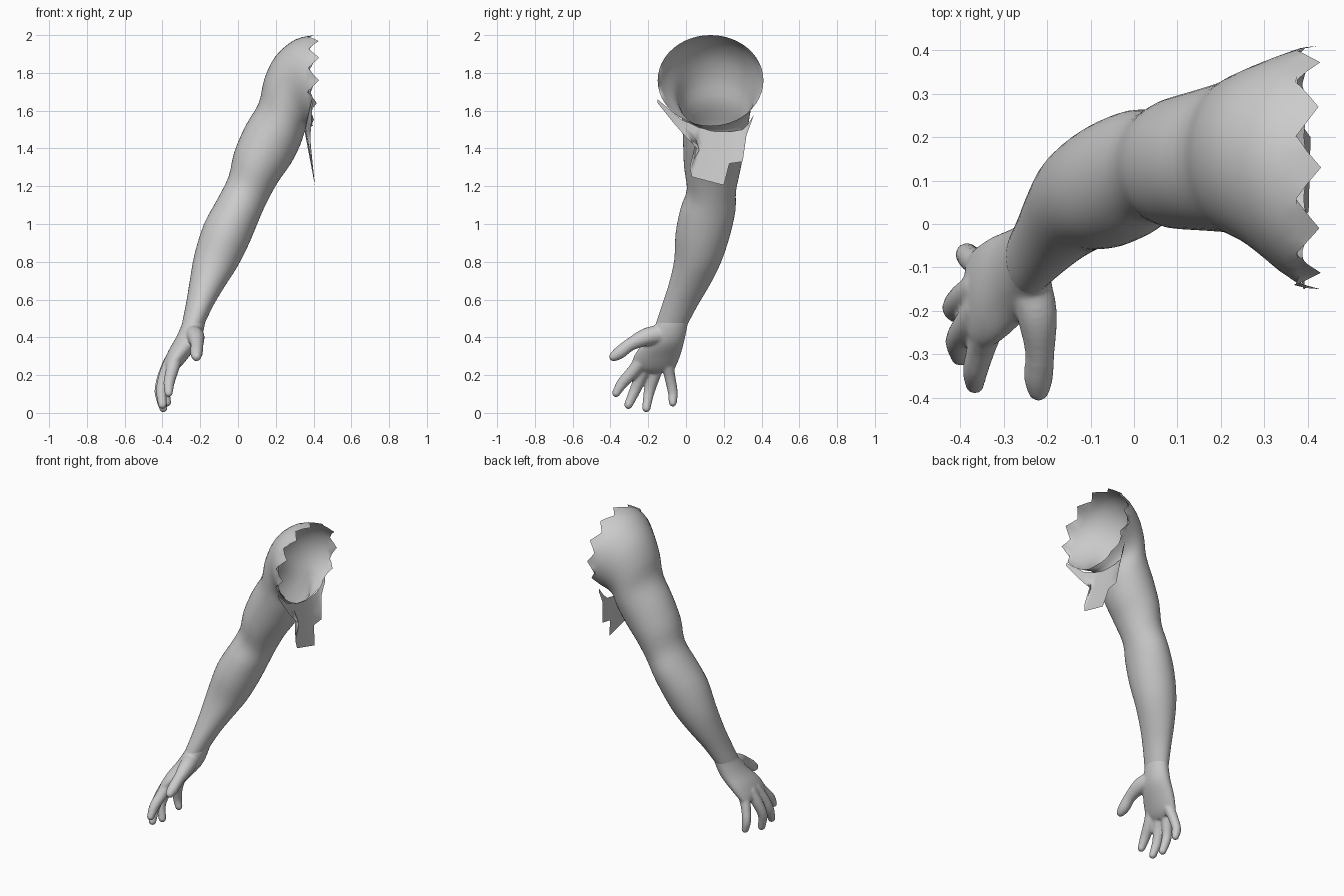
import bpy, bmesh, math, random
from mathutils import Vector, Matrix

random.seed(4)


def spline(rows, steps):
    """Catmull-Rom interpolation through rows of numbers."""
    rows = [Vector(r) for r in rows]
    out = []
    for i in range(len(rows) - 1):
        a, b, c, d = rows[max(i - 1, 0)], rows[i], rows[i + 1], rows[min(i + 2, len(rows) - 1)]
        for s in range(steps):
            t = s / steps
            out.append(0.5 * (2 * b + (c - a) * t + (2 * a - 5 * b + 4 * c - d) * t * t
                              + (3 * b - a - 3 * c + d) * t ** 3))
    return out + [rows[-1]]


def loft(bm, rows, sides, steps, caps=False):
    """Row = outer x,z, inner x,z, front y, back y of an elliptical section."""
    rings = []
    for lx, lz, rx, rz, y0, y1 in spline(rows, steps):
        c = Vector((lx + rx, y0 + y1, lz + rz)) / 2
        u = Vector((rx - lx, 0, rz - lz)) / 2
        v = Vector((0, (y1 - y0) / 2, 0))
        rings.append([bm.verts.new(c + u * math.cos(a) + v * math.sin(a))
                      for a in (2 * math.pi * k / sides for k in range(sides))])
    for r, q in zip(rings, rings[1:]):
        for k in range(sides):
            n = (k + 1) % sides
            bm.faces.new((r[k], r[n], q[n], q[k]))
    if caps:
        bm.faces.new(rings[0])
        bm.faces.new(rings[-1])
    return rings


def finish(bm, name):
    bmesh.ops.recalc_face_normals(bm, faces=bm.faces)
    for f in bm.faces:
        f.smooth = True
    me = bpy.data.meshes.new(name)
    bm.to_mesh(me)
    bm.free()
    ob = bpy.data.objects.new(name, me)
    bpy.context.collection.objects.link(ob)
    return ob


# Arm: open shell from the torn shoulder edge to the wrist
arm_rows = [
    (0.40, 2.00, 0.395, 1.52, -0.15, 0.41),
    (0.30, 1.975, 0.38, 1.51, -0.11, 0.39),
    (0.20, 1.89, 0.365, 1.50, -0.055, 0.365),
    (0.14, 1.77, 0.35, 1.48, -0.03, 0.345),
    (0.11, 1.64, 0.33, 1.42, -0.02, 0.33),
    (0.04, 1.52, 0.28, 1.32, -0.015, 0.31),
    (-0.02, 1.38, 0.21, 1.22, -0.01, 0.29),
    (-0.05, 1.25, 0.15, 1.11, 0.005, 0.265),
    (-0.11, 1.13, 0.11, 1.02, -0.03, 0.262),
    (-0.18, 1.00, 0.06, 0.90, -0.055, 0.235),
    (-0.23, 0.84, 0.00, 0.78, -0.062, 0.19),
    (-0.255, 0.70, -0.07, 0.67, -0.09, 0.13),
    (-0.275, 0.58, -0.13, 0.57, -0.125, 0.065),
    (-0.295, 0.48, -0.18, 0.465, -0.16, 0.01),
]
bm = bmesh.new()
rings = loft(bm, arm_rows, 48, 3)
for k, v in enumerate(rings[0]):
    w = min(max((v.co.z - 1.5) / 0.2, 0), 1)
    v.co.x += w * (0.028, 0, -0.026, 0)[k % 4] * random.uniform(0.8, 1.15)
finish(bm, "arm")

# Torn skin flap below the armpit: top y,z and bottom y,z per column
flap = [
    (-0.15, 1.66, -0.15, 1.64), (-0.08, 1.60, -0.07, 1.54), (-0.02, 1.55, 0.00, 1.46),
    (0.03, 1.53, 0.07, 1.39), (0.07, 1.51, 0.02, 1.30), (0.12, 1.50, 0.03, 1.25),
    (0.19, 1.49, 0.20, 1.205), (0.24, 1.49, 0.23, 1.32), (0.30, 1.50, 0.30, 1.33),
    (0.33, 1.53, 0.32, 1.47), (0.36, 1.58, 0.35, 1.55),
]
bm = bmesh.new()
cols = []
for y0, z0, y1, z1 in flap:
    x0 = 0.355 + 0.22 * (z0 - 1.5)
    cols.append([bm.verts.new((x0 + 0.19 * (z0 - z1) * t, y0 + (y1 - y0) * t, z0 + (z1 - z0) * t))
                 for t in (0, 0.33, 0.67, 1)])
for a, b in zip(cols, cols[1:]):
    for j in range(3):
        bm.faces.new((a[j], b[j], b[j + 1], a[j + 1]))
finish(bm, "armpit_flap")

# Hand: palm loft plus digits, fused into one smooth skin
palm_rows = [
    (-0.28, 0.53, -0.17, 0.52, -0.13, 0.02),
    (-0.297, 0.47, -0.178, 0.455, -0.166, 0.008),
    (-0.328, 0.40, -0.205, 0.37, -0.215, -0.008),
    (-0.368, 0.33, -0.265, 0.29, -0.27, -0.028),
    (-0.392, 0.27, -0.312, 0.235, -0.288, -0.05),
    (-0.395, 0.235, -0.345, 0.21, -0.265, -0.065),
]
digits = [  # x, y, z, radius along each digit
    [(-0.25, -0.10, 0.42, .05), (-0.225, -0.20, 0.405, .048), (-0.217, -0.29, 0.365, .035),
     (-0.22, -0.35, 0.32, .034), (-0.22, -0.383, 0.298, .025)],
    [(-0.335, -0.235, 0.28, .038), (-0.35, -0.28, 0.22, .034), (-0.365, -0.335, 0.16, .030),
     (-0.367, -0.37, 0.105, .022)],
    [(-0.355, -0.195, 0.27, .038), (-0.385, -0.235, 0.20, .034), (-0.405, -0.27, 0.12, .030),
     (-0.40, -0.305, 0.043, .023)],
    [(-0.36, -0.145, 0.27, .036), (-0.395, -0.17, 0.19, .033), (-0.413, -0.195, 0.11, .029),
     (-0.395, -0.21, 0.026, .023)],
    [(-0.34, -0.10, 0.27, .035), (-0.37, -0.085, 0.19, .030), (-0.385, -0.07, 0.11, .027),
     (-0.375, -0.07, 0.055, .022)],
]
bm = bmesh.new()
loft(bm, palm_rows, 32, 4, caps=True)
for digit in digits:
    for x, y, z, r in spline(digit, 7):
        bmesh.ops.create_uvsphere(bm, u_segments=16, v_segments=10, radius=r,
                                  matrix=Matrix.Translation((x, y, z)))
hand = finish(bm, "hand")
m = hand.modifiers.new("fuse", 'REMESH')
m.mode = 'VOXEL'
m.voxel_size = 0.007
m.use_smooth_shade = True
m = hand.modifiers.new("soften", 'SMOOTH')
m.factor = 0.5
m.iterations = 5
